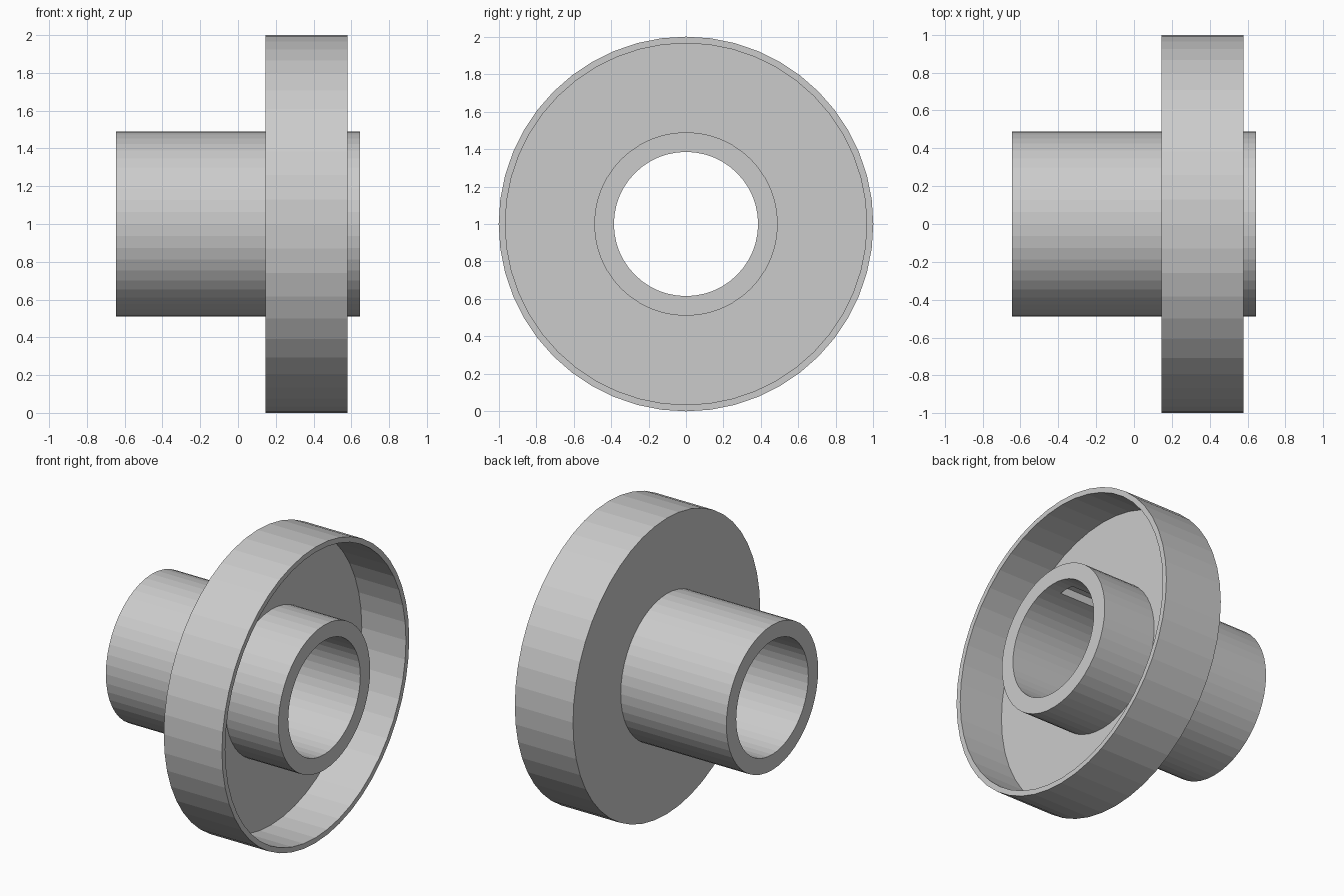
import bpy, bmesh, math
from mathutils import Matrix, Vector

if "Cube" in bpy.data.objects:
    bpy.data.objects.remove(bpy.data.objects["Cube"])

SIDES = 48
AXIS_Z = 1.0


def to_object(name, bm):
    mesh = bpy.data.meshes.new(name)
    bmesh.ops.recalc_face_normals(bm, faces=bm.faces)
    bm.to_mesh(mesh)
    bm.free()
    obj = bpy.data.objects.new(name, mesh)
    bpy.context.collection.objects.link(obj)
    return obj


def lathe(name, profile):
    """Revolve a closed (x, radius) profile around the horizontal x axis."""
    bm = bmesh.new()
    verts = [bm.verts.new((x, 0, AXIS_Z + r)) for x, r in profile]
    edges = [bm.edges.new((v, verts[(i + 1) % len(verts)])) for i, v in enumerate(verts)]
    bmesh.ops.spin(bm, geom=verts + edges, cent=(0, 0, AXIS_Z), axis=(1, 0, 0),
                   angle=math.tau, steps=SIDES, use_merge=True)
    bmesh.ops.remove_doubles(bm, verts=bm.verts, dist=1e-5)
    return to_object(name, bm)


# Tube with a cup-shaped flange opening towards +x
hub = lathe("flanged_hub", [
    (-0.645, 0.385), (-0.645, 0.49), (0.145, 0.49), (0.145, 1.0), (0.58, 1.0),
    (0.58, 0.965), (0.25, 0.965), (0.25, 0.49), (0.645, 0.49), (0.645, 0.385)])

# Blind key slot in the top of the bore
bm = bmesh.new()
bmesh.ops.create_cube(bm, size=1, matrix=Matrix.LocRotScale(
    Vector((0, 0, AXIS_Z + 0.385)), None, Vector((1.08, 0.11, 0.1))))
slot = to_object("key_slot_cutter", bm)
slot.hide_render = True
slot.hide_set(True)

cut = hub.modifiers.new("key_slot", 'BOOLEAN')
cut.operation = 'DIFFERENCE'
cut.solver = 'EXACT'
cut.object = slot
